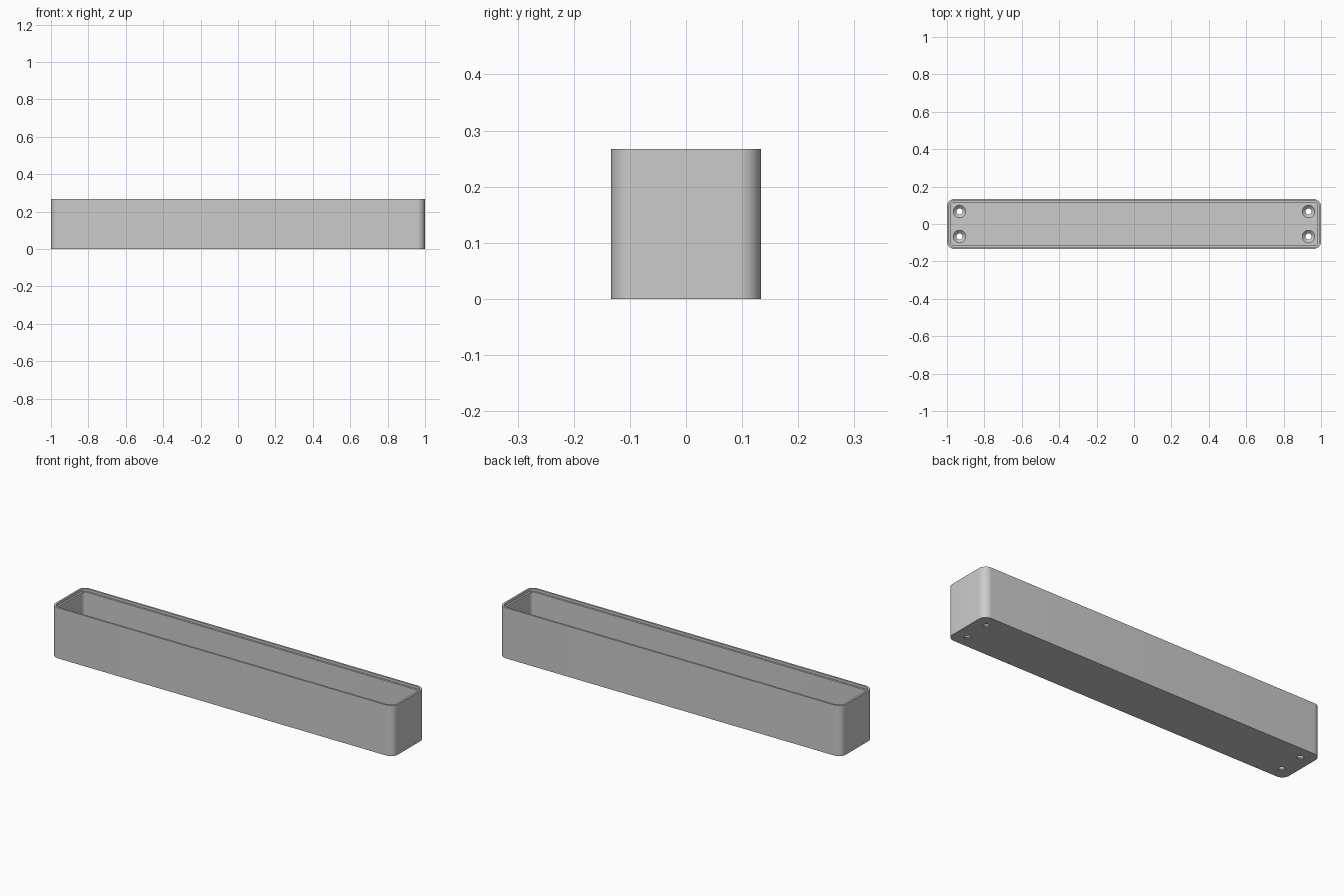
import bpy, bmesh, math

old = bpy.data.objects.get("Cube")
if old:
    bpy.data.objects.remove(old)

LENGTH, WIDTH, HEIGHT = 2.0, 0.267, 0.267
CORNER, FLOOR = 0.04, 0.02
STEPS = 12

grey = bpy.data.materials.new("light grey")
grey.use_nodes = True
colour = (0.6, 0.6, 0.6, 1)
grey.diffuse_color = colour
grey.node_tree.nodes["Principled BSDF"].inputs["Base Color"].default_value = colour


def rounded_ring(bm, inset, z):
    """Ring of vertices around a rounded rectangle."""
    r = CORNER - inset
    cx, cy = LENGTH / 2 - CORNER, WIDTH / 2 - CORNER
    ring = []
    for q, (sx, sy) in enumerate([(1, 1), (-1, 1), (-1, -1), (1, -1)]):
        for i in range(STEPS + 1):
            a = math.pi / 2 * (q + i / STEPS)
            ring.append(bm.verts.new((sx * cx + r * math.cos(a), sy * cy + r * math.sin(a), z)))
    return ring


def circle_ring(bm, x, y, r, z, n=32):
    return [bm.verts.new((x + r * math.cos(2 * math.pi * i / n),
                          y + r * math.sin(2 * math.pi * i / n), z)) for i in range(n)]


def loft(bm, rings):
    for a, b in zip(rings, rings[1:]):
        for i in range(len(a)):
            j = (i + 1) % len(a)
            bm.faces.new((a[i], a[j], b[j], b[i]))


def make_object(name, bm):
    bmesh.ops.recalc_face_normals(bm, faces=bm.faces)
    mesh = bpy.data.meshes.new(name)
    bm.to_mesh(mesh)
    bm.free()
    mesh.materials.append(grey)
    obj = bpy.data.objects.new(name, mesh)
    bpy.context.collection.objects.link(obj)
    return obj


# Open tray: outer wall, thin rim, stepped lid seat, inner wall, floor
bm = bmesh.new()
profile = [(0, 0), (0, HEIGHT), (0.01, HEIGHT), (0.01, HEIGHT - 0.013),
           (0.02, HEIGHT - 0.013), (0.02, FLOOR)]
rings = [rounded_ring(bm, inset, z) for inset, z in profile]
loft(bm, rings)
bm.faces.new(rings[0])
bm.faces.new(rings[-1])
tray = make_object("tray", bm)

# Countersunk screw holes in the four floor corners
bm = bmesh.new()
for sx in (-1, 1):
    for sy in (-1, 1):
        hole = [circle_ring(bm, sx * 0.933, sy * 0.067, r, z)
                for r, z in [(0.0165, -0.02), (0.0165, 0.004), (0.0335, FLOOR), (0.0335, 0.03)]]
        loft(bm, hole)
        bm.faces.new(hole[0])
        bm.faces.new(hole[-1])
cutter = make_object("screw_hole_cutter", bm)
cutter.hide_render = True
cutter.hide_set(True)

cut = tray.modifiers.new("screw_holes", "BOOLEAN")
cut.operation = "DIFFERENCE"
cut.solver = "EXACT"
cut.object = cutter

# Apply the cut, then shade smoothly with sharp edges kept
bpy.ops.object.select_all(action="DESELECT")
tray.select_set(True)
bpy.context.view_layer.objects.active = tray
bpy.ops.object.modifier_apply(modifier=cut.name)
bpy.data.objects.remove(cutter)
bpy.ops.object.shade_smooth_by_angle(angle=math.radians(30))
